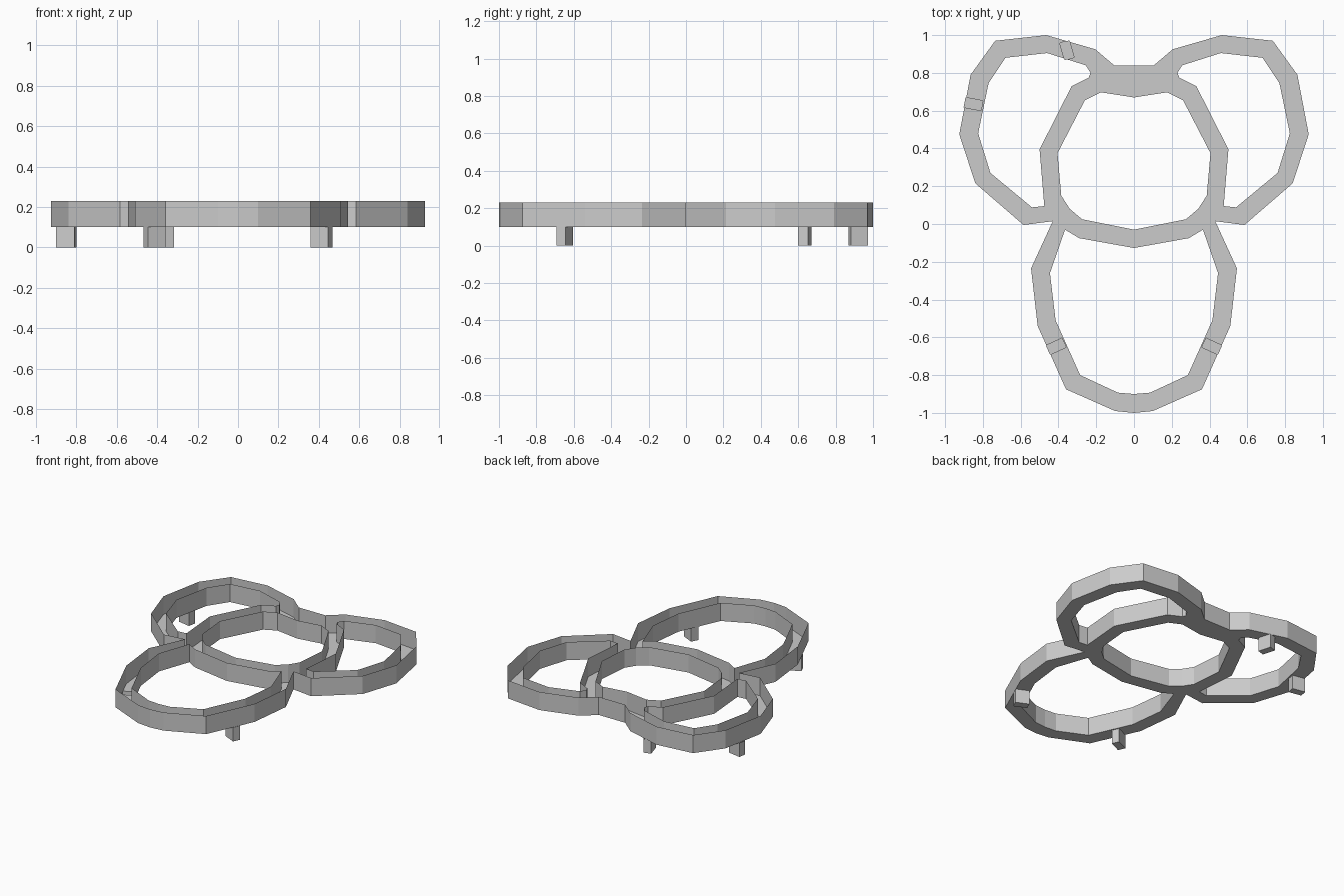
import bpy, bmesh
from mathutils import Vector
from mathutils.geometry import delaunay_2d_cdt

if "Cube" in bpy.data.objects:
    bpy.data.objects.remove(bpy.data.objects["Cube"])

FLOOR, RIM = 0.10, 0.23


def mirror(pts):
    """Copy of a left-hand point list flipped to the right, in reverse order."""
    return [(-x, y) for x, y in reversed(pts) if abs(x) > 1e-4]


def make_object(name, bm):
    bmesh.ops.recalc_face_normals(bm, faces=bm.faces[:])
    me = bpy.data.meshes.new(name)
    bm.to_mesh(me)
    bm.free()
    ob = bpy.data.objects.new(name, me)
    bpy.context.collection.objects.link(ob)
    return ob


def inside(p, loop):
    """Even-odd point in polygon test."""
    hit = False
    for (x1, y1), (x2, y2) in zip(loop, loop[1:] + loop[:1]):
        if (y1 > p.y) != (y2 > p.y) and p.x < (x2 - x1) * (p.y - y1) / (y2 - y1) + x1:
            hit = not hit
    return hit


# Outer outline of the three lobes (left half)
outer = [(-.105, .84), (-.205, .925), (-.465, 1.0), (-.735, .97), (-.865, .79),
         (-.925, .475), (-.84, .215), (-.585, -.005), (-.43, .015),
         (-.545, -.235), (-.51, -.54), (-.36, -.875), (-.10, -.99), (0, -1.0)]
# Centre hole (left half)
centre = [(0, .67), (-.175, .697), (-.26, .655), (-.405, .375), (-.385, .15),
          (-.34, .08), (-.275, .025), (0, -.03)]
# Front lobe hole (left half)
front = [(0, -.127), (-.29, -.075), (-.365, -.03), (-.445, -.26), (-.415, -.51),
         (-.285, -.80), (-.085, -.893), (0, -.90)]
# Side lobe hole (whole loop, left side)
side = [(-.475, .095), (-.54, .088), (-.76, .27), (-.825, .48), (-.77, .745),
        (-.68, .88), (-.46, .905), (-.255, .84), (-.23, .80), (-.24, .775),
        (-.33, .73), (-.50, .395)]

wall_loops = [outer + mirror(outer), centre + mirror(centre),
              front + mirror(front), side, mirror(side)]


# Leg footprint: centre and direction across the channel
def footprint(c, across, width=.094, thick=.053):
    c = Vector(c)
    a = Vector(across).normalized()
    t = Vector((-a.y, a.x)) * thick / 2
    a = a * width / 2
    return [tuple(c + s) for s in (a + t, t - a, -a - t, a - t)]


legs = {"back_leg": footprint((-.355, .920), (-.27, .96)),
        "side_leg": footprint((-.851, .635), (-.98, .19)),
        "front_left_leg": footprint((-.413, -.648), (.91, .42)),
        "front_right_leg": footprint((.413, -.648), (-.91, .42))}

# Channel floor: keep triangles between the outlines, leaving the legs open
coords, edges = [], []
for loop in wall_loops + list(legs.values()):
    n, k = len(coords), len(loop)
    coords += [Vector(p) for p in loop]
    edges += [(n + i, n + (i + 1) % k) for i in range(k)]
verts2d, _, tris, *_ = delaunay_2d_cdt(coords, edges, [], 0, 1e-5)
bm = bmesh.new()
bverts = [bm.verts.new((v.x, v.y, FLOOR)) for v in verts2d]
for tri in tris:
    c = sum((verts2d[i] for i in tri), Vector((0, 0))) / 3
    in_channel = inside(c, wall_loops[0]) and not any(inside(c, h) for h in wall_loops[1:])
    if in_channel and not any(inside(c, f) for f in legs.values()):
        bm.faces.new([bverts[i] for i in tri])
bmesh.ops.delete(bm, geom=[v for v in bm.verts if not v.link_faces], context='VERTS')

# Thin walls rising from every outline
for loop in wall_loops:
    low = [bm.verts.new((x, y, FLOOR)) for x, y in loop]
    high = [bm.verts.new((x, y, RIM)) for x, y in loop]
    for i in range(len(loop)):
        j = (i + 1) % len(loop)
        bm.faces.new((low[i], low[j], high[j], high[i]))
bmesh.ops.remove_doubles(bm, verts=bm.verts[:], dist=1e-5)
make_object("open_channel_tray", bm)

# Legs: hollow boxes hanging from the floor
for name, pts in legs.items():
    bm = bmesh.new()
    low = [bm.verts.new((x, y, 0)) for x, y in pts]
    high = [bm.verts.new((x, y, FLOOR)) for x, y in pts]
    bm.faces.new(low)
    for i in range(4):
        j = (i + 1) % 4
        bm.faces.new((low[i], low[j], high[j], high[i]))
    make_object(name, bm)
